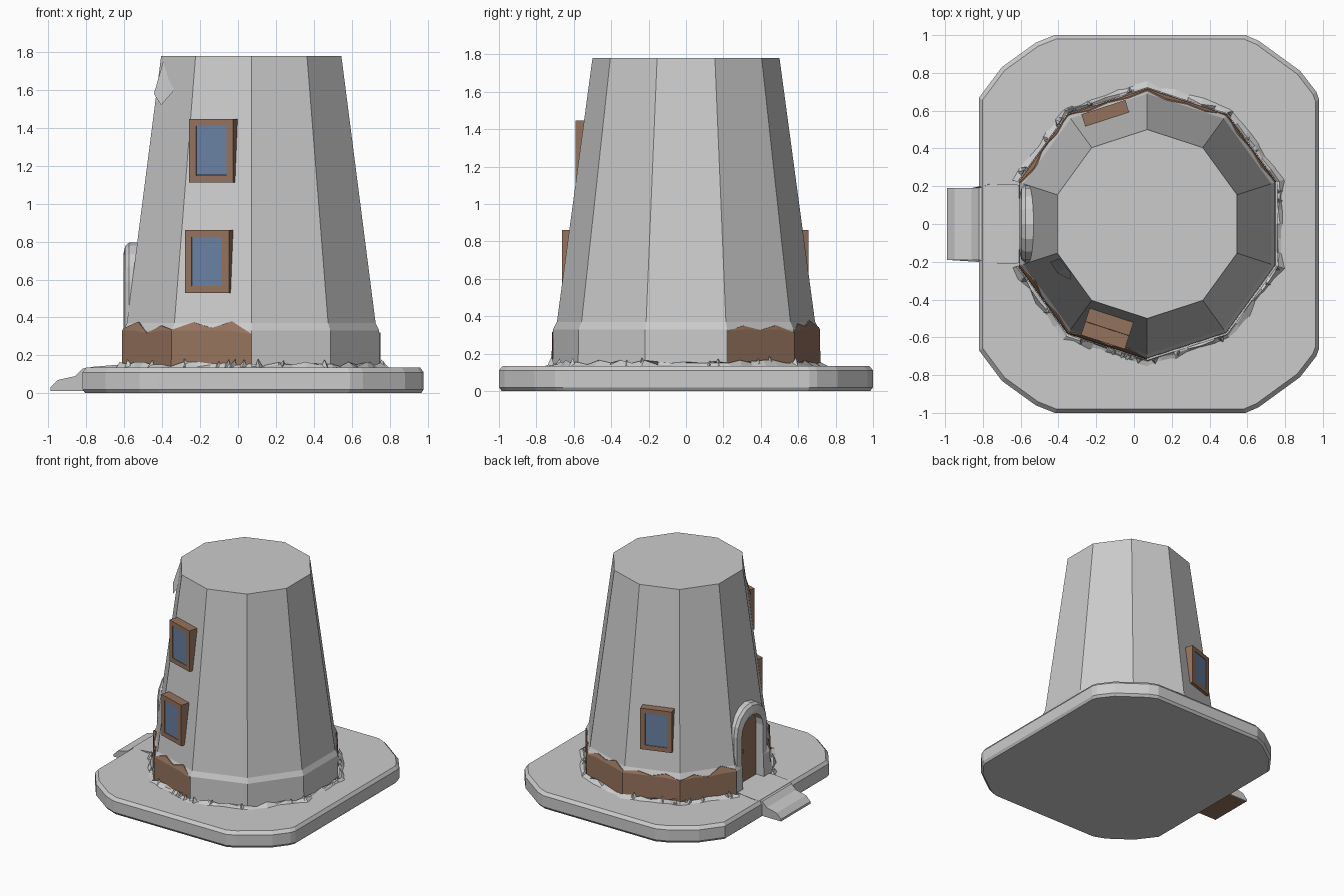
import bpy, bmesh, math, random
from mathutils import Vector, Matrix

if "Cube" in bpy.data.objects:
    bpy.data.objects.remove(bpy.data.objects["Cube"])

random.seed(4)
CX = 0.07  # tower axis


def material(name, rgb):
    m = bpy.data.materials.new(name)
    m.diffuse_color = (*rgb, 1)
    m.use_nodes = True
    m.node_tree.nodes["Principled BSDF"].inputs["Base Color"].default_value = m.diffuse_color
    return m


BROWN = material("brown", (0.30, 0.17, 0.11))
BLUE = material("blue", (0.14, 0.22, 0.36))


def make(name, verts, faces, mat=None):
    me = bpy.data.meshes.new(name)
    me.from_pydata([tuple(v) for v in verts], [], faces)
    bm = bmesh.new()
    bm.from_mesh(me)
    bmesh.ops.recalc_face_normals(bm, faces=bm.faces)
    bm.to_mesh(me)
    bm.free()
    ob = bpy.data.objects.new(name, me)
    bpy.context.collection.objects.link(ob)
    if mat:
        me.materials.append(mat)
    return ob


def loft(name, rings, mat=None, closed=True, caps=True):
    """Skin a list of equal-length rings; optionally cap both ends."""
    n = len(rings[0])
    verts = [v for r in rings for v in r]
    faces = []
    for k in range(len(rings) - 1):
        for i in range(n if closed else n - 1):
            j = (i + 1) % n
            faces.append((k * n + i, k * n + j, (k + 1) * n + j, (k + 1) * n + i))
    if caps:
        faces += [tuple(range(n)), tuple(range((len(rings) - 1) * n, len(rings) * n))]
    return make(name, verts, faces, mat)


def wall_radius(z):
    prof = [(0.0, 0.715), (0.33, 0.71), (0.37, 0.69), (1.78, 0.5)]
    for (z0, r0), (z1, r1) in zip(prof, prof[1:]):
        if z <= z1:
            return r0 + (r1 - r0) * (z - z0) / (z1 - z0)
    return prof[-1][1]


def wall_point(side, z, offset=0.0):
    """Point on the ten-sided wall; side 0 is the corner at 18 degrees."""
    k = math.floor(side)
    r = wall_radius(z) + offset
    a, b = (Vector((math.cos(math.radians(18 + 36 * s)), math.sin(math.radians(18 + 36 * s)), 0)) * r
            for s in (k, k + 1))
    return a.lerp(b, side - k) + Vector((CX, 0, z))


# base slab with clipped corners and soft rims
half = [(0.98, 0.66), (0.965, 0.70), (0.88, 0.81), (0.66, 0.97), (0.59, 1.0),
        (-0.42, 1.0), (-0.52, 0.96), (-0.70, 0.83), (-0.82, 0.67)]
outline = half + [(x, -y) for x, y in reversed(half)]
loft("base_slab", [[(0.08 + (x - 0.08) * s, y * s, z) for x, y in outline]
                   for z, s in ((0, 0.985), (0.02, 1), (0.11, 1), (0.135, 0.98))])

# tower body
tower = loft("tower", [[wall_point(i, z) for i in range(10)] for z in (0.1, 0.33, 0.37, 1.78)])


def arch(w, spring, n=8):
    """Arch outline in (y, z), from one foot over the top to the other."""
    return [(w, 0.12)] + [(w * math.cos(math.pi * i / n), spring + w * math.sin(math.pi * i / n))
                          for i in range(n + 1)] + [(-w, 0.12)]


# doorway recess cut from the tower
inner, outer = arch(0.135, 0.57), arch(0.205, 0.59)
cutter = loft("door_cutter", [[(x, y, z) for y, z in inner] for x in (-0.8, -0.5)])
mod = tower.modifiers.new("doorway", 'BOOLEAN')
mod.object = cutter
mod.operation = 'DIFFERENCE'
mod.solver = 'EXACT'
bpy.context.view_layer.objects.active = tower
bpy.ops.object.modifier_apply(modifier=mod.name)
bpy.data.objects.remove(cutter)

# door leaf, knob and arched surround
loft("door", [[(x, y * 0.99, z) for y, z in inner] for x in (-0.54, -0.49)], BROWN)
loft("door_handle", [[(x, 0.07 + 0.015 * math.cos(a * math.pi / 3), 0.42 + 0.015 * math.sin(a * math.pi / 3))
                      for a in range(6)] for x in (-0.565, -0.535)], BROWN)
sections = []
for (yi, zi), (yo, zo) in zip(inner, outer):
    sections.append([(-0.50, yi, zi), (-0.60, yi, zi), (-0.605, yi * 0.7 + yo * 0.3, zi * 0.7 + zo * 0.3),
                     (-0.595, yi * 0.2 + yo * 0.8, zi * 0.2 + zo * 0.8), (-0.575, yo, zo), (-0.48, yo, zo)])
loft("door_surround", sections)

# entrance path: a stepped profile with a brown underside
path = [(-0.99, 0.012), (-0.99, 0.03), (-0.95, 0.07), (-0.86, 0.09), (-0.82, 0.13),
        (-0.76, 0.14), (-0.64, 0.15), (-0.54, 0.155), (-0.54, 0.012)]
loft("entrance_path", [[(x, y * (1.12 if -0.8 < x < -0.6 else 1), z) for x, z in path] for y in (-0.19, 0.19)])
make("path_underside", [(-0.985, -0.185, 0.01), (-0.8, -0.185, 0.01), (-0.8, 0.185, 0.01), (-0.985, 0.185, 0.01)],
     [(0, 1, 2, 3)], BROWN)


# exposed brown band with a broken upper edge
def band(name, first, last):
    rows = []
    steps = (last - first) * 4
    for i in range(steps + 1):
        s = first + i / 4
        top = random.uniform(0.345, 0.385) if i % 2 else random.uniform(0.31, 0.35)
        rows.append([wall_point(s, 0.13, 0.006), wall_point(s, min(top, 0.33), 0.006),
                     wall_point(s, top, 0.006), wall_point(s, top, -0.01)])
    loft(name, rows, BROWN, closed=False, caps=False)


band("brown_band_back", 0, 4)
band("brown_band_front", 5, 7)

# broken plaster collar where the tower meets the slab
rows = []
for i in range(55):
    s = 5 + i / 6
    rows.append([wall_point(s, random.uniform(0.14, 0.165), 0.009),
                 wall_point(s, random.choice((0.14, 0.15, 0.165)), random.uniform(0.012, 0.03)),
                 wall_point(s, 0.132, random.uniform(0.03, 0.055))])
loft("plaster_collar", rows, closed=False, caps=False)

# loose chips around the collar
verts, faces = [], []
for i in range(32):
    s = random.uniform(5.1, 13.9)
    p = wall_point(s, 0.13, 0.012)
    q, r = wall_point(s + 0.11, 0.13, 0.012), wall_point(s + 0.05, 0.13, 0.045)
    t = wall_point(s + random.uniform(0, 0.1), random.uniform(0.16, 0.19), 0.018)
    k = len(verts)
    verts += [p, q, r, t]
    faces += [(k, k + 1, k + 2), (k, k + 1, k + 3), (k + 1, k + 2, k + 3), (k, k + 2, k + 3)]
make("plaster_chips", verts, faces)

# peeling plaster flap near the top
make("plaster_flap", [wall_point(5.1, 1.75, 0.004), wall_point(5.4, 1.77, 0.004), wall_point(5.5, 1.6, 0.004),
                      wall_point(5.3, 1.52, 0.03), wall_point(5.1, 1.58, 0.035), wall_point(5.3, 1.66, 0.004)],
     [(0, 1, 5), (1, 2, 5), (2, 3, 5), (3, 4, 5), (4, 0, 5)])


# windows: upright frame set in a wall facet, with an inset pane
def window(name, angle, dist, shift, z):
    mat = Matrix.Translation((CX, 0, z)) @ Matrix.Rotation(math.radians(angle), 4, 'Z')

    def rect(x, w, h):
        return [mat @ Vector((x, shift + a * w, b * h)) for a, b in ((-1, -1), (1, -1), (1, 1), (-1, 1))]

    w, h = 0.122, 0.167
    loft(name + "_frame", [rect(dist - 0.15, w, h), rect(dist, w, h),
                           rect(dist, 0.085, 0.13), rect(dist - 0.02, 0.085, 0.13)], BROWN)
    loft(name + "_pane", [rect(dist - 0.1, 0.084, 0.129), rect(dist - 0.004, 0.084, 0.129)], BLUE)


window("front_upper_window", 252, 0.592, -0.03, 1.28)
window("front_lower_window", 252, 0.667, -0.03, 0.695)
window("back_window", 108, 0.66, 0.03, 0.695)
